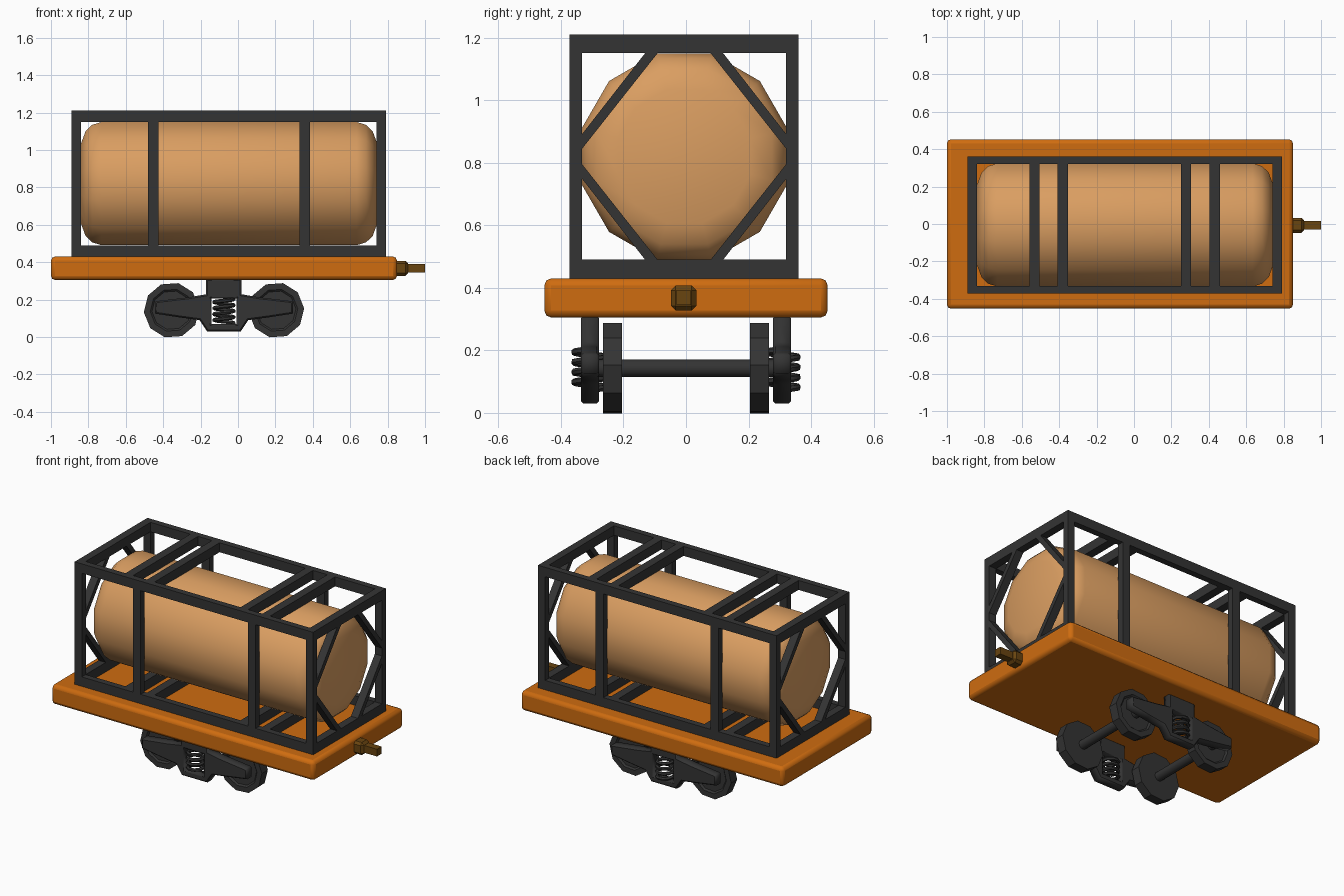
import bpy, bmesh, math
from mathutils import Matrix, Vector

if "Cube" in bpy.data.objects:
    bpy.data.objects.remove(bpy.data.objects["Cube"])


def mat(name, r, g, b):
    m = bpy.data.materials.new(name)
    m.diffuse_color = (r, g, b, 1)
    m.use_nodes = True
    m.node_tree.nodes["Principled BSDF"].inputs["Base Color"].default_value = m.diffuse_color
    return m


ORANGE = mat("deck orange", 0.62, 0.15, 0.005)
TAN = mat("tank tan", 0.70, 0.34, 0.12)
DARK = mat("dark iron", 0.034, 0.034, 0.034)
BROWN = mat("coupler brown", 0.14, 0.058, 0.005)


def add(name, mesh, material, smooth=None, bevel=0, segs=1):
    mesh.materials.clear()
    mesh.materials.append(material)
    ob = bpy.data.objects.new(name, mesh)
    bpy.context.collection.objects.link(ob)
    if bevel:
        b = ob.modifiers.new("bevel", 'BEVEL')
        b.width, b.segments = bevel, segs
    if smooth:
        bpy.ops.object.select_all(action='DESELECT')
        ob.select_set(True)
        bpy.context.view_layer.objects.active = ob
        bpy.ops.object.shade_smooth_by_angle(angle=math.radians(smooth))
    return ob


def from_bm(name, bm, material, **kw):
    bmesh.ops.recalc_face_normals(bm, faces=bm.faces)
    me = bpy.data.meshes.new(name)
    bm.to_mesh(me)
    bm.free()
    return add(name, me, material, **kw)


def box(name, x, y, z, material, **kw):
    bm = bmesh.new()
    bmesh.ops.create_cube(bm, size=1)
    for v in bm.verts:
        for i, (lo, hi) in enumerate((x, y, z)):
            v.co[i] = lo if v.co[i] < 0 else hi
    return from_bm(name, bm, material, **kw)


def lathe(name, profile, axis, centre, sides, phase, material, **kw):
    """Revolve (position along axis, radius) points; flat end caps."""
    bm = bmesh.new()
    rings = []
    for p, r in profile:
        ring = []
        for k in range(sides):
            a = phase + 2 * math.pi * k / sides
            c, s = r * math.cos(a), r * math.sin(a)
            co = Vector((p, c, s)) if axis == 'X' else Vector((c, p, s))
            ring.append(bm.verts.new(co + Vector(centre)))
        rings.append(ring)
    for a, b in zip(rings, rings[1:]):
        for k in range(sides):
            n = (k + 1) % sides
            bm.faces.new((a[k], a[n], b[n], b[k]))
    bm.faces.new(rings[0])
    bm.faces.new(rings[-1])
    return from_bm(name, bm, material, **kw)


def prism_yz(name, pts, x, material):
    """Extrude a (y, z) outline along x."""
    bm = bmesh.new()
    f = bm.faces.new([bm.verts.new((x[0], *p)) for p in pts])
    g = bmesh.ops.extrude_face_region(bm, geom=[f])
    for v in g["geom"]:
        if isinstance(v, bmesh.types.BMVert):
            v.co.x = x[1]
    return from_bm(name, bm, material)


def curve_mesh(name, splines, cyclic, transform, **settings):
    cu = bpy.data.curves.new(name + "_path", 'CURVE')
    for key, val in settings.items():
        setattr(cu, key, val)
    for pts in splines:
        s = cu.splines.new('POLY')
        s.points.add(len(pts) - 1)
        for p, co in zip(s.points, pts):
            p.co = (*co, 1)
        s.use_cyclic_u = cyclic
    tmp = bpy.data.objects.new(name + "_tmp", cu)
    bpy.context.collection.objects.link(tmp)
    bpy.context.view_layer.update()
    dg = bpy.context.evaluated_depsgraph_get()
    me = bpy.data.meshes.new_from_object(tmp.evaluated_get(dg))
    bpy.data.objects.remove(tmp)
    me.transform(transform)
    return me


# deck and coupler
box("deck", (-1, 0.85), (-0.453, 0.453), (0.305, 0.43), ORANGE, bevel=0.022, segs=2, smooth=40)
box("coupler_base", (0.83, 0.91), (-0.048, 0.033), (0.327, 0.407), BROWN, bevel=0.015)
box("coupler_pin", (0.9, 1.0), (-0.03, 0.016), (0.345, 0.391), BROWN)

# tank with rounded ends
lathe("tank", [(-0.84, 0.22), (-0.815, 0.29), (-0.78, 0.325), (-0.73, 0.341),
               (0.635, 0.341), (0.685, 0.325), (0.72, 0.29), (0.745, 0.22)],
      'X', (0, -0.005, 0.82), 12, math.radians(15), TAN, smooth=40)

# cage: rails, posts and cross bars
X0, X1, Y0, Y1, Z0, Z1 = -0.89, 0.79, -0.372, 0.36, 0.43, 1.21
W, T, H = 0.05, 0.04, 0.06
for side, y in (("front", (Y0, Y0 + T)), ("back", (Y1 - T, Y1))):
    for level, z in (("bottom", (Z0, Z0 + H)), ("top", (Z1 - H, Z1))):
        box(f"{side}_{level}_rail", (X0, X1), y, z, DARK)
    for i, x in enumerate((X0, -0.48, 0.33, X1 - W)):
        w = W if i in (0, 3) else 0.055
        box(f"{side}_post_{i}", (x, x + w), y, (Z0 + H, Z1 - H), DARK)
for level, z in (("bottom", (Z0, Z0 + H)), ("top", (Z1 - H, Z1))):
    for i, x in enumerate((X0, -0.56, -0.408, 0.25, 0.405, X1 - W)):
        box(f"{level}_cross_bar_{i}", (x, x + 0.054 if 0 < i < 5 else x + W),
            (Y0 + T, Y1 - T), z, DARK)

# diagonal corner braces on both ends
YC, ZC = (Y0 + Y1) / 2, (Z0 + Z1) / 2
for end, x in (("left", (X0, X0 + W)), ("right", (X1 - W, X1))):
    for sy in (-1, 1):
        for sz in (-1, 1):
            pts = [(YC + sy * a, ZC + sz * b) for a, b in
                   ((0.326, 0.025), (0.326, 0.072), (0.125, 0.33), (0.085, 0.33))]
            prism_yz(f"{end}_brace_{sy}_{sz}", pts, x, DARK)

# bogie: wheels and axles
CX, WZ = -0.075, 0.143
for n, wx in (("left", CX - 0.28), ("right", CX + 0.28)):
    for s in (-1, 1):
        prof = [(s * 0.205, 0.149), (s * 0.265, 0.149), (s * 0.265, 0.115), (s * 0.255, 0.105)]
        lathe(f"{n}_wheel_{s}", prof, 'Y', (wx, 0, WZ), 10, math.radians(4), DARK, smooth=30)
    lathe(f"{n}_axle", [(-0.3, 0.029), (0.3, 0.029)], 'Y', (wx, 0, WZ), 10, 0, DARK, smooth=40)

# bogie side frames with a spring window, and coil springs
half = [(0.095, 0.31), (0.095, 0.228), (0.19, 0.212), (0.36, 0.192), (0.37, 0.185),
        (0.37, 0.125), (0.24, 0.105), (0.13, 0.09), (0.09, 0.03)]
outline = [(a, b, 0) for a, b in half] + [(-a, b, 0) for a, b in reversed(half)]
window = [(0.066, 0.07, 0), (0.066, 0.205, 0), (-0.066, 0.205, 0), (-0.066, 0.07, 0)]
coil = []
for i in range(4 * 10 + 1):
    a = 2 * math.pi * i / 10
    coil.append((0.052 * math.cos(a), 0.052 * math.sin(a), 0.074 + 0.128 * i / 40))
for side, y in (("front", -0.307), ("back", 0.307)):
    move = Matrix.Translation((CX, y, 0))
    me = curve_mesh(side + "_frame", [outline, window], True,
                    move @ Matrix.Rotation(math.pi / 2, 4, 'X'),
                    dimensions='2D', fill_mode='BOTH', extrude=0.021,
                    bevel_depth=0.008, bevel_resolution=0, offset=-0.008)
    add(side + "_side_frame", me, DARK)
    me = curve_mesh(side + "_coil", [coil], False, move, dimensions='3D',
                    fill_mode='FULL', bevel_depth=0.011, bevel_resolution=1, use_fill_caps=True)
    add(side + "_spring", me, DARK, smooth=40)
